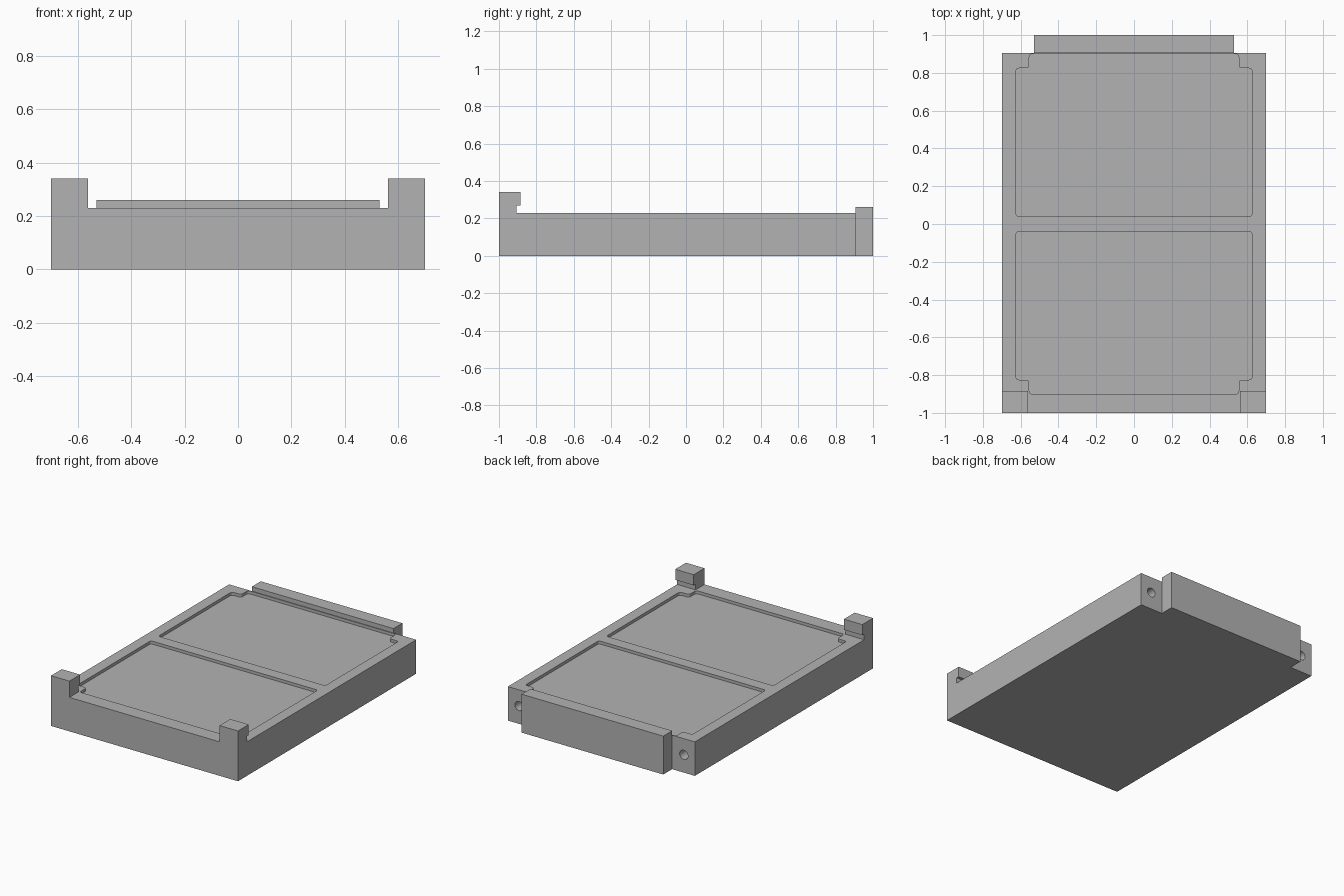
import bpy
import bmesh
import math
from mathutils import Matrix, Vector

cube = bpy.data.objects.get("Cube")
if cube:
    bpy.data.objects.remove(cube, do_unlink=True)

GREY = (0.45, 0.45, 0.45, 1.0)
plastic = bpy.data.materials.new("grey_plastic")
plastic.use_nodes = True
plastic.diffuse_color = GREY
plastic.node_tree.nodes["Principled BSDF"].inputs["Base Color"].default_value = GREY

WIDTH, BACK, DECK = 0.70, 0.905, 0.23
POCKET_DEPTH = 0.02


def make_object(name, bm):
    bmesh.ops.recalc_face_normals(bm, faces=bm.faces)
    mesh = bpy.data.meshes.new(name)
    bm.to_mesh(mesh)
    bm.free()
    obj = bpy.data.objects.new(name, mesh)
    obj.data.materials.append(plastic)
    bpy.context.collection.objects.link(obj)
    return obj


def prism(name, points, offset):
    """Extrude a closed outline of 3D points by an offset."""
    bm = bmesh.new()
    face = bm.faces.new([bm.verts.new(p) for p in points])
    result = bmesh.ops.extrude_face_region(bm, geom=[face])
    moved = [v for v in result["geom"] if isinstance(v, bmesh.types.BMVert)]
    bmesh.ops.translate(bm, verts=moved, vec=offset)
    return make_object(name, bm)


def box(name, x, y, z):
    outline = [(x[0], y[0], z[0]), (x[1], y[0], z[0]),
               (x[1], y[1], z[0]), (x[0], y[1], z[0])]
    return prism(name, outline, (0, 0, z[1] - z[0]))


def rounded(points, radius, steps=4):
    """Replace each corner of a 2D outline with a small curve."""
    out = []
    for i, p in enumerate(points):
        p = Vector(p)
        a = p + (Vector(points[i - 1]) - p).normalized() * radius
        b = p + (Vector(points[(i + 1) % len(points)]) - p).normalized() * radius
        for s in range(steps + 1):
            t = s / steps
            out.append(a * (1 - t) ** 2 + p * 2 * t * (1 - t) + b * t ** 2)
    return out


def cut(target, cutter):
    cutter.hide_render = True
    cutter.hide_viewport = True
    cutter.display_type = 'WIRE'
    mod = target.modifiers.new(cutter.name, 'BOOLEAN')
    mod.operation = 'DIFFERENCE'
    mod.solver = 'EXACT'
    mod.object = cutter


# Main tray body
body = box("tray_body", (-WIDTH, WIDTH), (-1, BACK), (0, DECK))

# Two shallow pockets, each narrowing at its outer end
for label, side in (("rear", 1), ("front", -1)):
    half = [(0.625, 0.04), (0.625, 0.825), (0.555, 0.825), (0.555, 0.9)]
    outline = half + [(-x, y) for x, y in reversed(half)]
    floor = DECK - POCKET_DEPTH
    points = [(p.x, p.y * side, floor) for p in rounded(outline, 0.018)]
    cut(body, prism(label + "_pocket_cutter", points, (0, 0, 0.1)))

# Round peg holes in the back face, beside the tab
for label, side in (("left", 1), ("right", -1)):
    bm = bmesh.new()
    place = Matrix.Translation((side * 0.617, BACK, 0.12)) @ Matrix.Rotation(math.pi / 2, 4, 'X')
    bmesh.ops.create_cone(bm, cap_ends=True, segments=24, radius1=0.031,
                          radius2=0.031, depth=0.2, matrix=place)
    cut(body, make_object(label + "_peg_hole_cutter", bm))

# Raised tab across the back
box("back_tab", (-0.53, 0.53), (BACK, 1.0), (0, 0.26))

# Front corner posts with a hooked lip over the deck
hook = [(-1, DECK), (-0.905, DECK), (-0.905, 0.268),
        (-0.885, 0.268), (-0.885, 0.34), (-1, 0.34)]
for label, side in (("left", 1), ("right", -1)):
    prism(label + "_corner_post", [(side * 0.562, y, z) for y, z in hook],
          (side * (WIDTH - 0.562), 0, 0))
